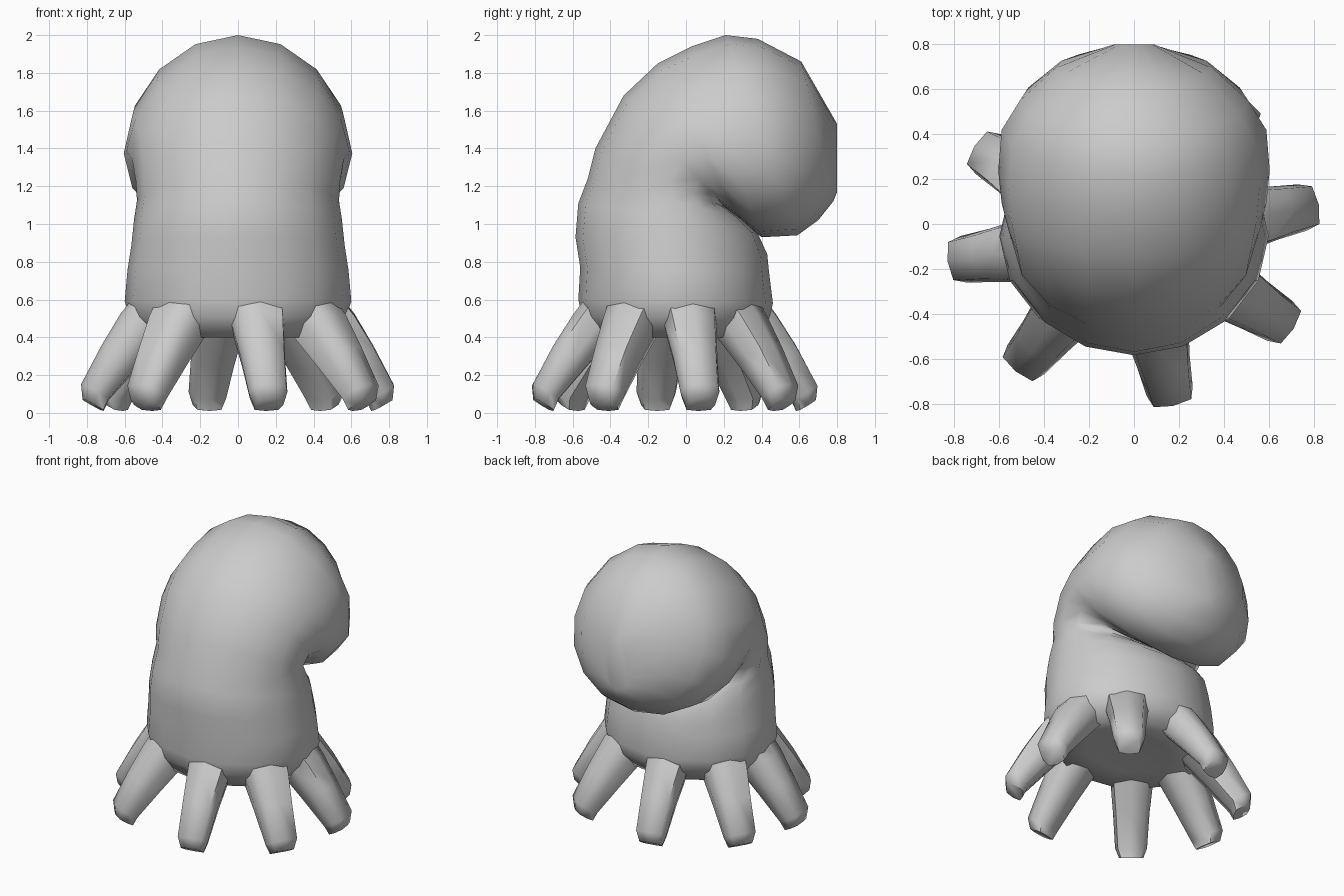
import bpy, bmesh, math
from mathutils import Vector

cube = bpy.data.objects.get("Cube")
if cube:
    bpy.data.objects.remove(cube, do_unlink=True)

grey = bpy.data.materials.new("plain grey")
grey.use_nodes = True
grey.diffuse_color = (0.6, 0.6, 0.6, 1)
grey.node_tree.nodes["Principled BSDF"].inputs["Base Color"].default_value = (0.6, 0.6, 0.6, 1)


def loft(name, rings):
    """Skin a closed tube over a list of point rings, capping both ends."""
    bm = bmesh.new()
    loops = [[bm.verts.new(p) for p in ring] for ring in rings]
    n = len(loops[0])
    for a, b in zip(loops, loops[1:]):
        for i in range(n):
            j = (i + 1) % n
            bm.faces.new((a[i], a[j], b[j], b[i]))
    bm.faces.new(loops[0][::-1])
    bm.faces.new(loops[-1])
    bmesh.ops.recalc_face_normals(bm, faces=bm.faces)
    mesh = bpy.data.meshes.new(name)
    bm.to_mesh(mesh)
    bm.free()
    mesh.materials.append(grey)
    obj = bpy.data.objects.new(name, mesh)
    bpy.context.collection.objects.link(obj)
    bpy.ops.object.select_all(action='DESELECT')
    obj.select_set(True)
    bpy.context.view_layer.objects.active = obj
    bpy.ops.object.shade_smooth_by_angle(angle=math.radians(65))


def oval(center, u, v, sides, power=1.0, egg=0.0):
    """Ring round a centre; power under 1 is boxier, egg moves the widest part along v."""
    pts = []
    for i in range(sides):
        t = math.tau * i / sides
        c, s = math.cos(t), math.sin(t)
        pts.append(center + u * math.copysign(abs(c) ** power, c)
                   + v * (math.copysign(abs(s) ** power, s) + egg * c * c))
    return pts


# Body and bent-back head: front y, front z, back y, back z, half width, egg
sections = [
    (-0.30, 0.42, 0.18, 0.42, 0.30, 0),
    (-0.48, 0.40, 0.36, 0.40, 0.49, 0),
    (-0.55, 0.51, 0.44, 0.50, 0.57, 0),
    (-0.57, 0.60, 0.46, 0.58, 0.60, 0),
    (-0.56, 0.77, 0.44, 0.74, 0.585, 0),
    (-0.585, 0.93, 0.43, 0.84, 0.565, 0),
    (-0.57, 1.11, 0.38, 0.95, 0.55, 0.06),
    (-0.52, 1.24, 0.29, 1.03, 0.535, 0.12),
    (-0.48, 1.40, 0.21, 1.085, 0.54, 0.13),
    (-0.33, 1.68, 0.21, 1.085, 0.56, 0.13),
    (-0.15, 1.85, 0.28, 1.03, 0.59, 0.13),
    (0.03, 1.94, 0.40, 0.93, 0.605, 0.12),
    (0.21, 2.00, 0.59, 0.94, 0.59, 0.1),
    (0.38, 1.98, 0.70, 1.02, 0.51, 0.05),
    (0.61, 1.86, 0.78, 1.12, 0.35, 0),
    (0.80, 1.53, 0.80, 1.17, 0.09, 0),
]
rings = []
for fy, fz, by, bz, half, egg in sections:
    front, back = Vector((0, fy, fz)), Vector((0, by, bz))
    rings.append(oval((front + back) / 2, Vector((half, 0, 0)),
                      (back - front) / 2, 16, egg=egg))
loft("body_and_head", rings)

# Eight splayed legs: distance out, height, half thickness, half width, y squash
leg_path = [
    (0.43, 0.55, 0.14, 0.15, 0.86),
    (0.51, 0.46, 0.135, 0.14, 0.87),
    (0.63, 0.30, 0.115, 0.12, 0.90),
    (0.765, 0.11, 0.085, 0.105, 0.915),
    (0.775, 0.042, 0.065, 0.08, 0.915),
]
for k, angle in enumerate((11, 53, 102, 148, 188, 231, 282, 328)):
    a = math.radians(angle)
    side = Vector((-math.sin(a), math.cos(a), 0))
    leg_rings = []
    for r, z, thick, wide, squash in leg_path:
        out = Vector((math.cos(a), squash * math.sin(a), 0))
        slant = out * 0.87 + Vector((0, 0, 0.49))
        leg_rings.append(oval(out * r + Vector((0, -0.06, z)),
                              slant * thick, side * wide, 8, 0.6))
    loft("leg_%d" % (k + 1), leg_rings)
